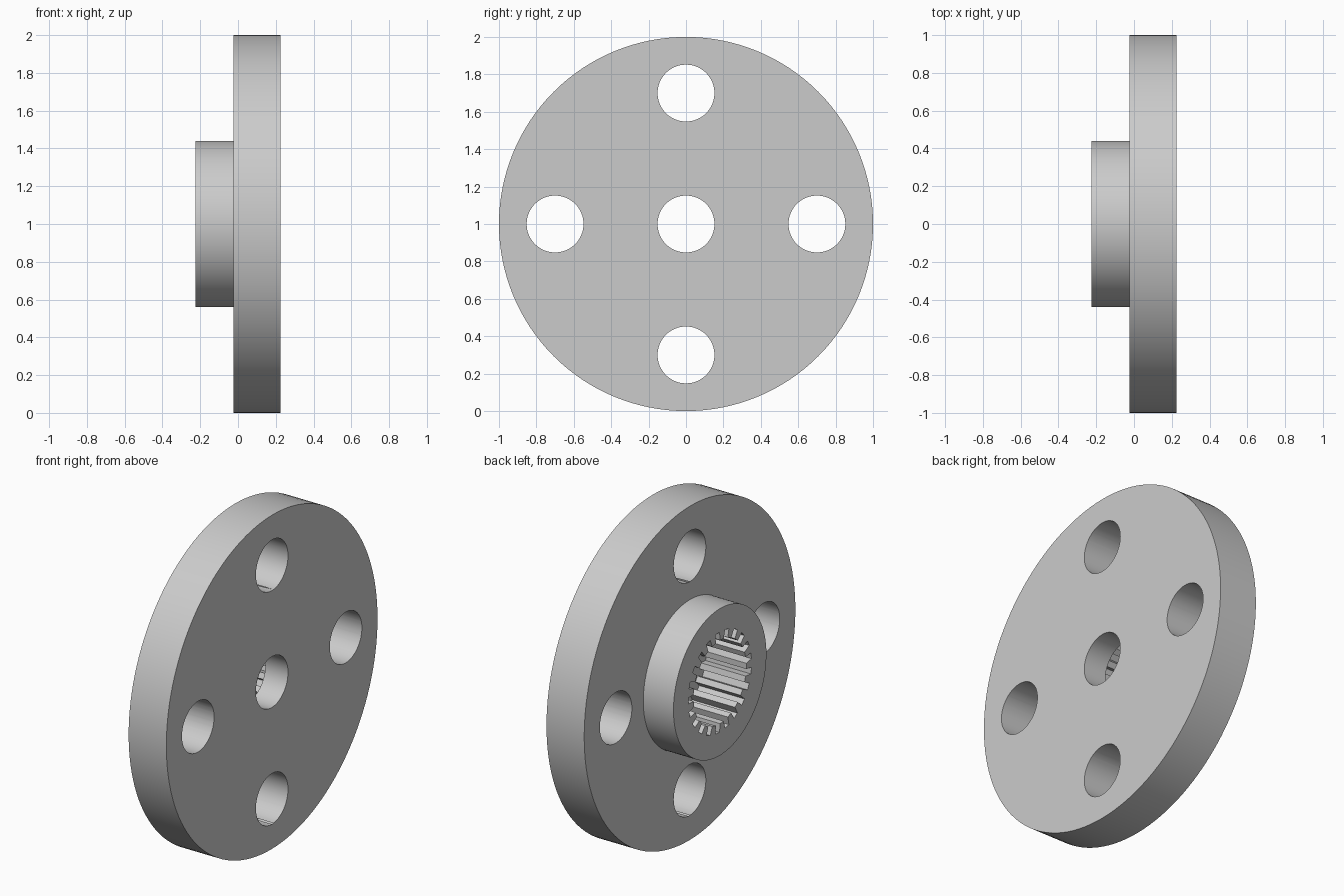
import bpy, bmesh
from math import cos, sin, tau

cube = bpy.data.objects.get("Cube")
if cube:
    bpy.data.objects.remove(cube, do_unlink=True)

CENTRE_Z = 1.0
SEGMENTS = 128
TEETH = 21

grey = bpy.data.materials.new("light_grey")
grey.use_nodes = True
colour = (0.6, 0.6, 0.6, 1)
grey.diffuse_color = colour
grey.node_tree.nodes["Principled BSDF"].inputs["Base Color"].default_value = colour


def finish(name, bm):
    bmesh.ops.recalc_face_normals(bm, faces=bm.faces)
    mesh = bpy.data.meshes.new(name)
    bm.to_mesh(mesh)
    bm.free()
    mesh.materials.append(grey)
    obj = bpy.data.objects.new(name, mesh)
    bpy.context.collection.objects.link(obj)
    return obj


def lathe(name, profile):
    """Revolve a closed (x, radius) profile about the x axis."""
    bm = bmesh.new()
    rings = []
    for i in range(SEGMENTS):
        a = tau * i / SEGMENTS
        rings.append([bm.verts.new((x, r * cos(a), CENTRE_Z + r * sin(a)))
                      for x, r in profile])
    n = len(profile)
    for i in range(SEGMENTS):
        p, q = rings[i - 1], rings[i]
        for j in range(n):
            k = (j + 1) % n
            bm.faces.new((p[j], p[k], q[k], q[j]))
    return finish(name, bm)


def prism(name, outline, x0, x1):
    """Extrude a (y, z) outline along x."""
    bm = bmesh.new()
    base = bm.faces.new([bm.verts.new((x0, y, z)) for y, z in outline])
    new = bmesh.ops.extrude_face_region(bm, geom=[base])["geom"]
    bmesh.ops.translate(bm, vec=(x1 - x0, 0, 0),
                        verts=[v for v in new if isinstance(v, bmesh.types.BMVert)])
    obj = finish(name, bm)
    obj.hide_render = True
    return obj


def polar(r, a, y=0, z=CENTRE_Z):
    return (y + r * cos(a), z + r * sin(a))


# Round flange with a stepped hub and a through bore
flange = lathe("flange_with_hub", [(0.225, 0.152), (0.225, 1), (-0.025, 1),
                                   (-0.025, 0.44), (-0.225, 0.44), (-0.225, 0.152)])

# Four bolt holes
cutters = []
for i in range(4):
    cy, cz = polar(0.7, tau * i / 4)
    circle = [polar(0.152, tau * j / 64, cy, cz) for j in range(64)]
    cutters.append(prism("bolt_hole_cutter", circle, -0.5, 0.5))

# Toothed socket inside the hub
socket = []
for i in range(TEETH):
    for r, offset in ((0.25, -0.27), (0.3, -0.21), (0.3, 0.21), (0.25, 0.27)):
        socket.append(polar(r, tau * (i + offset) / TEETH))
cutters.append(prism("socket_cutter", socket, -0.5, 0.075))

bpy.ops.object.select_all(action="DESELECT")
flange.select_set(True)
bpy.context.view_layer.objects.active = flange
for cutter in cutters:
    mod = flange.modifiers.new("cut", "BOOLEAN")
    mod.operation = "DIFFERENCE"
    mod.solver = "EXACT"
    mod.object = cutter
    bpy.ops.object.modifier_apply(modifier=mod.name)
    bpy.data.objects.remove(cutter, do_unlink=True)

bpy.ops.object.shade_smooth_by_angle(angle=0.5)
